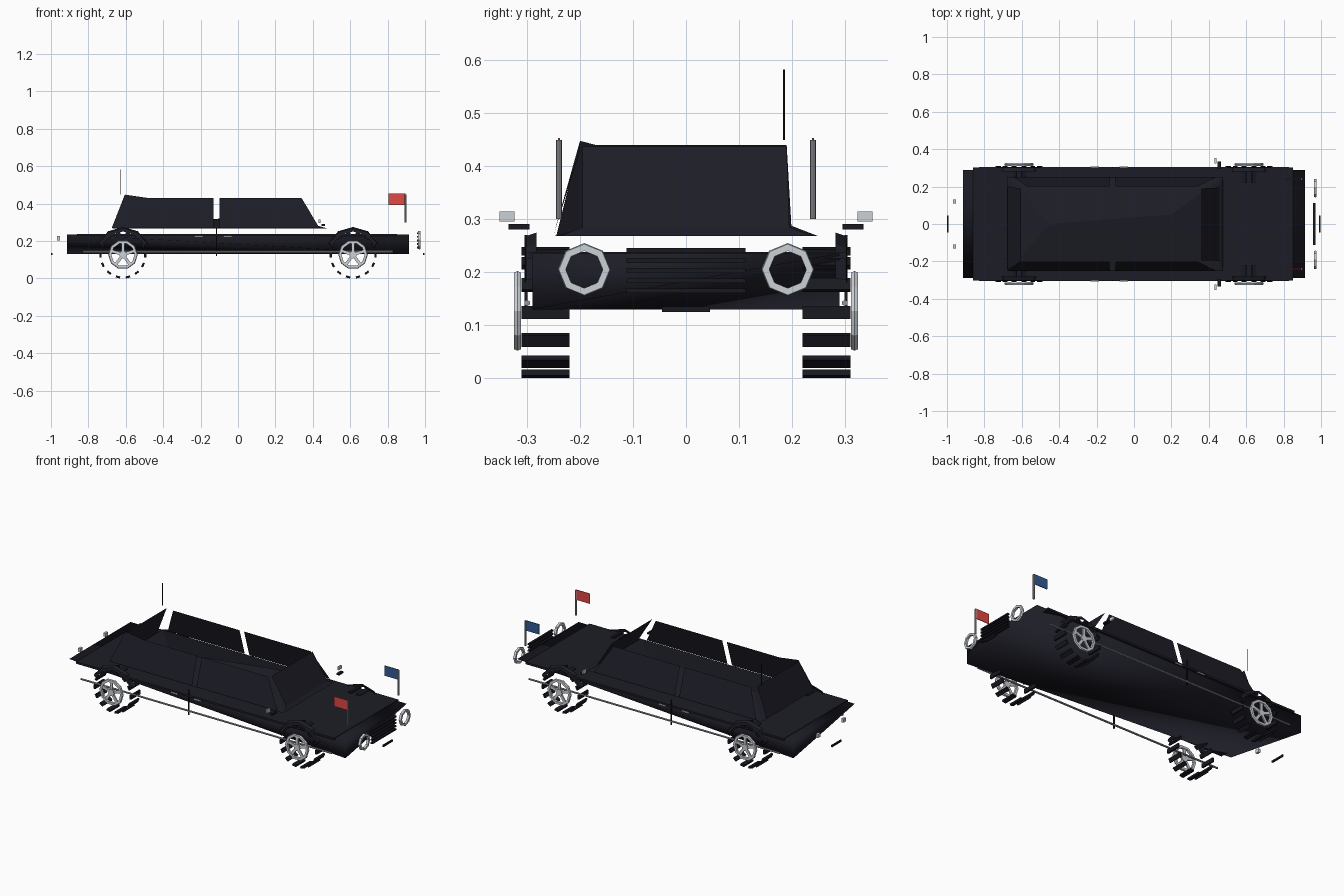
import bpy, bmesh, math
from mathutils import Vector, Matrix

if "Cube" in bpy.data.objects:
    bpy.data.objects.remove(bpy.data.objects["Cube"])

def mat(name, c):
    m = bpy.data.materials.new(name)
    m.diffuse_color = (*c, 1)
    m.use_nodes = True
    m.node_tree.nodes["Principled BSDF"].inputs["Base Color"].default_value = m.diffuse_color
    return m

NAVY = mat("navy_paint", (0.012, 0.012, 0.020))
BLACK = mat("black_rubber", (0.009, 0.009, 0.015))
CHROME = mat("chrome", (0.60, 0.64, 0.68))
STEEL = mat("steel", (0.32, 0.33, 0.35))
RED = mat("red_cloth", (0.75, 0.065, 0.06))
BLUE = mat("blue_cloth", (0.035, 0.10, 0.30))

def finish(name, bm, m):
    bmesh.ops.recalc_face_normals(bm, faces=bm.faces)
    me = bpy.data.meshes.new(name)
    bm.to_mesh(me)
    bm.free()
    me.materials.append(m)
    ob = bpy.data.objects.new(name, me)
    bpy.context.collection.objects.link(ob)
    return ob

def add_box(bm, c, s, rot=None):
    M = Matrix.Translation(c) @ (rot or Matrix()) @ Matrix.Diagonal((*s, 1))
    bmesh.ops.create_cube(bm, size=1, matrix=M)

def box(name, c, s, m):
    bm = bmesh.new()
    add_box(bm, c, s)
    return finish(name, bm, m)

def rod(name, a, b, r, m, n=6):
    a, b = Vector(a), Vector(b)
    d = b - a
    bm = bmesh.new()
    M = Matrix.Translation((a + b) / 2) @ d.to_track_quat('Z', 'Y').to_matrix().to_4x4()
    bmesh.ops.create_cone(bm, cap_ends=True, segments=n, radius1=r, radius2=r, depth=d.length, matrix=M)
    return finish(name, bm, m)

def sheet(name, faces, m):
    bm = bmesh.new()
    for f in faces:
        bm.faces.new([bm.verts.new(p) for p in f])
    bmesh.ops.remove_doubles(bm, verts=bm.verts, dist=1e-4)
    return finish(name, bm, m)

def add_ring(bm, n, ro, ri, depth, M):
    # flat ring in local XY, thick along local Z
    loops = []
    for r, z in ((ro * .96, depth / 2), (ro, 0), (ro * .96, -depth / 2), (ri, -depth / 2), (ri, depth / 2)):
        loops.append([bm.verts.new(M @ Vector((r * math.cos(2 * math.pi * i / n),
                      r * math.sin(2 * math.pi * i / n), z))) for i in range(n)])
    for k in range(5):
        A, B = loops[k], loops[(k + 1) % 5]
        for i in range(n):
            j = (i + 1) % n
            bm.faces.new((A[i], A[j], B[j], B[i]))

# lower hull: full deck on top, keel running diagonally below
bm = bmesh.new()
for p in [(x, y, .235) for x in (-.915, .915) for y in (-.29, .29)] + [(.915, -.29, .13), (-.915, .29, .13)]:
    bm.verts.new(p)
bmesh.ops.convex_hull(bm, input=bm.verts)
finish("body_hull", bm, NAVY).data.shade_smooth()
box("body_deck", (-.005, 0, .232), (1.71, .605, .012), NAVY)

# cabin side panels, two per side with a gap at the middle pillar;
# the right one runs into the rear wall, the left one leaves a slit
for s in (-1, 1):
    t, b = s * .20, s * .25
    side = "left" if s > 0 else "right"
    rear = [(-.57, t, .43), (-.64, b, .27)] if s > 0 else [(-.48, t, .43), (-.605, t, .448), (-.675, b, .27)]
    sheet("rear_side_panel_" + side, [[(-.13, b, .27), (-.13, t, .43)] + rear], NAVY)
    sheet("front_side_panel_" + side, [[(-.10, b, .27), (.435, b, .27), (.34, t, .43), (-.10, t, .43)]], NAVY)
# windshield with lower lip, rear wall
sheet("windshield", [[(.36, -.195, .437), (.36, .19, .437), (.455, .195, .285), (.455, -.195, .285)],
                     [(.455, -.195, .285), (.455, .195, .285), (.475, .24, .268), (.475, -.24, .268)]], NAVY)
sheet("rear_wall", [[(-.675, -.245, .268), (-.675, .20, .268), (-.605, .19, .44), (-.605, -.17, .44),
                     (-.605, -.20, .448)]], NAVY)
# cabin floor and low interior ridge
c = [(-.675, -.25, .268), (.475, -.25, .268), (.475, .25, .268), (-.675, .25, .268)]
r0, r1 = (-.45, 0, .29), (.2, .05, .345)
sheet("cabin_floor", [c], NAVY)
sheet("cabin_interior", [[c[0], c[1], r1, r0], [c[1], c[2], r1], [c[2], c[3], r0, r1], [c[3], c[0], r0]], NAVY)

for s in (-1, 1):
    side = "left" if s > 0 else "right"
    # side trim, door seam and handles
    rod("side_rail_" + side, (-.83, s * .3, .142), (.83, s * .3, .142), .006, STEEL)
    box("door_seam_" + side, (-.115, s * .302, .195), (.006, .006, .15), BLACK)
    for x in (-.21, -.055):
        box("door_handle_" + side, (x, s * .305, .224), (.045, .006, .007), CHROME)
    # wing mirrors
    box("mirror_arm_" + side, (.455, s * .315, .286), (.018, .04, .01), BLACK)
    box("mirror_" + side, (.436, s * .338, .305), (.01, .028, .019), CHROME)
    # flags
    rod("flag_pole_" + side, (.896, s * .24, .30), (.896, s * .24, .45), .0055, STEEL, 8)
    box("flag_" + side, (.850, s * .24, .423), (.092, .004, .06), BLUE if s > 0 else RED)
    # headlight rings
    bm = bmesh.new()
    add_ring(bm, 8, .05, .035, .014,
             Matrix.Translation((.97, s * .192, .205)) @ Matrix.Rotation(math.pi / 2, 4, 'Y'))
    finish("headlight_" + side, bm, CHROME)
    box("tail_light_" + side, (-.96, s * .12, .215), (.014, .022, .022), CHROME)

    for x, end in ((-.615, "rear"), (.615, "front")):
        # tyre made of separate tread bars
        bm = bmesh.new()
        for i in range(14):
            a = 2 * math.pi * (i + .5) / 14
            add_box(bm, (x + .119 * math.sin(a), s * .265, .124 - .119 * math.cos(a)), (.024, .09, .011),
                    Matrix.Rotation(-a, 4, 'Y'))
        finish(end + "_tyre_" + side, bm, BLACK)
        # rim ring with five spokes and a hub
        bm = bmesh.new()
        F = Matrix.Translation((x, s * .318, .127)) @ Matrix.Rotation(math.pi / 2, 4, 'X')
        add_ring(bm, 10, .079, .062, .014, F)
        for i in range(5):
            a = 2 * math.pi * i / 5 + math.pi / 2
            R = F @ Matrix.Rotation(a, 4, 'Z') @ Matrix.Translation((.04, 0, 0))
            bmesh.ops.create_cube(bm, size=1, matrix=R @ Matrix.Diagonal((.06, .016, .008, 1)))
        bmesh.ops.create_cone(bm, cap_ends=True, segments=8, radius1=.02, radius2=.02, depth=.012, matrix=F)
        finish(end + "_rim_" + side, bm, CHROME)
        # faceted wheel arch
        pts = []
        for d in (25, 58, 90, 122, 155):
            a = math.radians(d)
            pts.append([(x + r * math.cos(a), s * y, .125 + r * math.sin(a))
                        for r, y in ((.15, .282), (.143, .302), (.126, .304))])
        sheet(end + "_arch_" + side, [[p[k], q[k], q[k + 1], p[k + 1]]
                                      for p, q in zip(pts, pts[1:]) for k in (0, 1)], NAVY)

# grille bars, bumper plates and aerial
bm = bmesh.new()
for i in range(5):
    add_box(bm, (.963, 0, .165 + i * .019), (.014, .225, .009))
finish("grille", bm, BLACK)
for x in (-.996, .992):
    box("bumper_plate", (x, 0, .13), (.008, .09, .011), BLACK)
rod("aerial", (-.63, .185, .45), (-.63, .185, .583), .002, BLACK)
